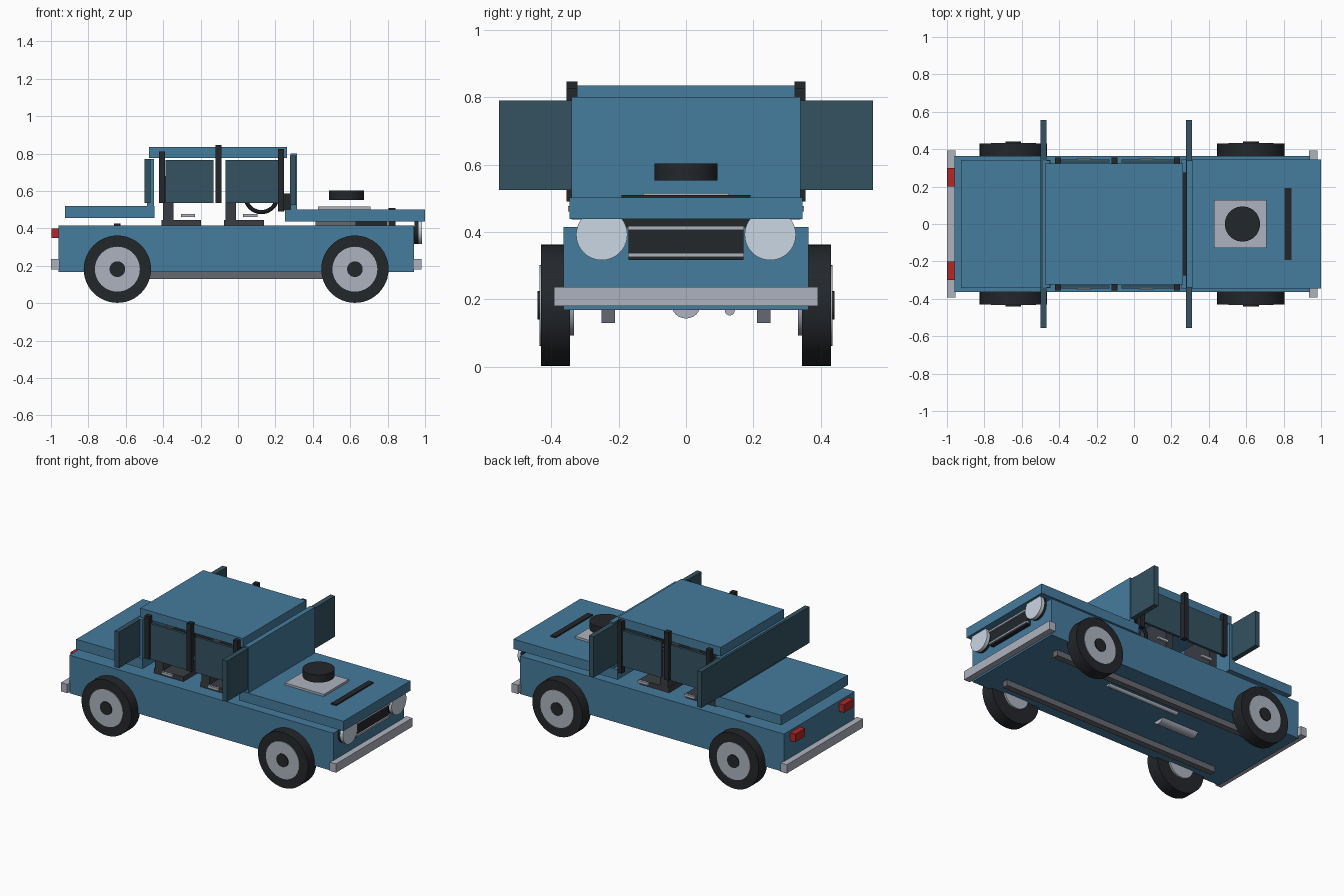
import bpy, math

if "Cube" in bpy.data.objects:
    bpy.data.objects.remove(bpy.data.objects["Cube"])


def mat(name, col):
    m = bpy.data.materials.new(name)
    m.diffuse_color = (*col, 1)
    m.use_nodes = True
    m.node_tree.nodes["Principled BSDF"].inputs["Base Color"].default_value = m.diffuse_color
    return m


BLUE = mat("blue_paint", (0.06, 0.2, 0.34))
GLASS = mat("dark_glass", (0.035, 0.085, 0.12))
BLACK = mat("black_rubber", (0.017, 0.02, 0.024))
SEAT = mat("dark_fabric", (0.04, 0.045, 0.055))
CHROME = mat("chrome", (0.42, 0.45, 0.52))
STEEL = mat("steel", (0.13, 0.14, 0.16))
LAMP = mat("lamp_glass", (0.6, 0.68, 0.77))
RED = mat("red_lamp", (0.45, 0.02, 0.02))


def finish(name, material):
    o = bpy.context.object
    o.name = name
    o.data.materials.append(material)
    return o


def box(name, material, x, y, z):
    """Box from (min, max) ranges on each axis."""
    c = [(r[0] + r[1]) / 2 for r in (x, y, z)]
    bpy.ops.mesh.primitive_cube_add(size=1, location=c)
    o = finish(name, material)
    o.scale = [r[1] - r[0] for r in (x, y, z)]
    bpy.ops.object.transform_apply(location=False, rotation=False, scale=True)
    return o


def cyl(name, material, r, depth, loc, axis="Z", verts=40):
    rot = {"X": (0, math.pi / 2, 0), "Y": (math.pi / 2, 0, 0), "Z": (0, 0, 0)}[axis]
    bpy.ops.mesh.primitive_cylinder_add(vertices=verts, radius=r, depth=depth,
                                        location=loc, rotation=rot)
    bpy.ops.object.shade_smooth_by_angle()
    return finish(name, material)


def side(s, a, b):
    return (min(s * a, s * b), max(s * a, s * b))


# Bodywork panels
box("body", BLUE, (-0.96, 0.94), (-0.363, 0.363), (0.168, 0.415))
box("hood", BLUE, (0.25, 1.0), (-0.345, 0.345), (0.438, 0.502))
box("trunk_lid", BLUE, (-0.925, -0.447), (-0.342, 0.342), (0.455, 0.52))
box("roof", BLUE, (-0.477, 0.262), (-0.324, 0.324), (0.777, 0.835))

# Windscreens with their frames
box("front_screen_frame", BLUE, (0.282, 0.315), (-0.34, 0.34), (0.437, 0.8))
box("front_screen", GLASS, (0.277, 0.31), (-0.555, 0.555), (0.525, 0.79))
box("rear_screen_frame", BLUE, (-0.487, -0.45), (-0.34, 0.34), (0.455, 0.772))
box("rear_screen", GLASS, (-0.5, -0.468), (-0.555, 0.555), (0.535, 0.77))

# Bumpers
box("front_bumper", CHROME, (0.935, 0.98), (-0.392, 0.392), (0.18, 0.237))
box("rear_bumper", CHROME, (-1.0, -0.955), (-0.392, 0.392), (0.18, 0.237))

# Grille and its trim bars
box("grille", BLACK, (0.935, 0.965), (-0.17, 0.17), (0.317, 0.41))
for z in (0.331, 0.412):
    box("grille_bar", CHROME, (0.955, 0.975), (-0.172, 0.172), (z - 0.006, z + 0.006))

# Engine parts
box("engine_block", STEEL, (0.415, 0.63), (-0.12, 0.12), (0.4, 0.48))
box("battery", BLACK, (0.63, 0.8), (-0.1, 0.1), (0.4, 0.47))
box("engine_plate", CHROME, (0.427, 0.708), (-0.128, 0.128), (0.48, 0.516))
cyl("air_filter", BLACK, 0.094, 0.05, (0.58, 0, 0.578))
box("radiator", BLACK, (0.805, 0.842), (-0.192, 0.192), (0.4, 0.51))

# Dashboard and steering wheel
box("dashboard", BLACK, (0.245, 0.28), (-0.275, 0.275), (0.495, 0.587))
bpy.ops.mesh.primitive_torus_add(major_segments=32, minor_segments=8, major_radius=0.085,
                                 minor_radius=0.011, location=(0.125, 0.16, 0.572),
                                 rotation=(math.pi / 2, 0, 0))
bpy.ops.object.shade_smooth_by_angle()
finish("steering_wheel", BLACK)

# Underside: silencer, pipe, filler cap
cyl("silencer", CHROME, 0.044, 0.27, (-0.325, 0, 0.187), "X", 24)
cyl("exhaust_pipe", CHROME, 0.015, 0.53, (0.045, 0.13, 0.167), "X", 16)
cyl("filler_cap", BLACK, 0.018, 0.03, (-0.645, 0.28, 0.411), verts=16)

# Everything mirrored left and right
for s in (-1, 1):
    for x in (-0.645, 0.625):
        cyl("tire", BLACK, 0.18, 0.086, (x, s * 0.387, 0.182), "Y", 48)
        cyl("rim", CHROME, 0.12, 0.05, (x, s * 0.409, 0.182), "Y")
        cyl("inner_hub", CHROME, 0.09, 0.05, (x, s * 0.357, 0.182), "Y")
        cyl("hub_cap", BLACK, 0.042, 0.04, (x, s * 0.42, 0.182), "Y", 24)
    box("chassis_rail", STEEL, (-0.8, 0.8), side(s, 0.21, 0.25), (0.13, 0.175))
    cyl("headlight_ring", BLACK, 0.074, 0.02, (0.955, s * 0.25, 0.392), "X")
    cyl("headlight", LAMP, 0.076, 0.02, (0.974, s * 0.25, 0.392), "X")
    box("tail_light", RED, (-0.997, -0.96), side(s, 0.2, 0.3), (0.348, 0.4))
    # Pillars, side glass and door handles
    for x, z0, z1 in ((-0.407, 0.535, 0.812), (-0.105, 0.535, 0.847), (0.23, 0.49, 0.825)):
        box("pillar", BLACK, (x - 0.016, x + 0.016), side(s, 0.322, 0.355), (z0, z1))
    for x0, x1 in ((-0.388, -0.13), (-0.066, 0.225)):
        box("side_window", GLASS, (x0, x1), side(s, 0.33, 0.346), (0.535, 0.767))
    for x in (-0.267, 0.065):
        box("door_handle", CHROME, (x - 0.038, x + 0.038), side(s, 0.335, 0.35), (0.46, 0.477))
    # Seats
    for x in (-0.41, -0.075):
        box("seat_base", SEAT, (x, x + 0.213), side(s, 0.05, 0.28), (0.41, 0.446))
        box("seat_back", SEAT, (x + 0.008, x + 0.065), side(s, 0.05, 0.28), (0.44, 0.68))
